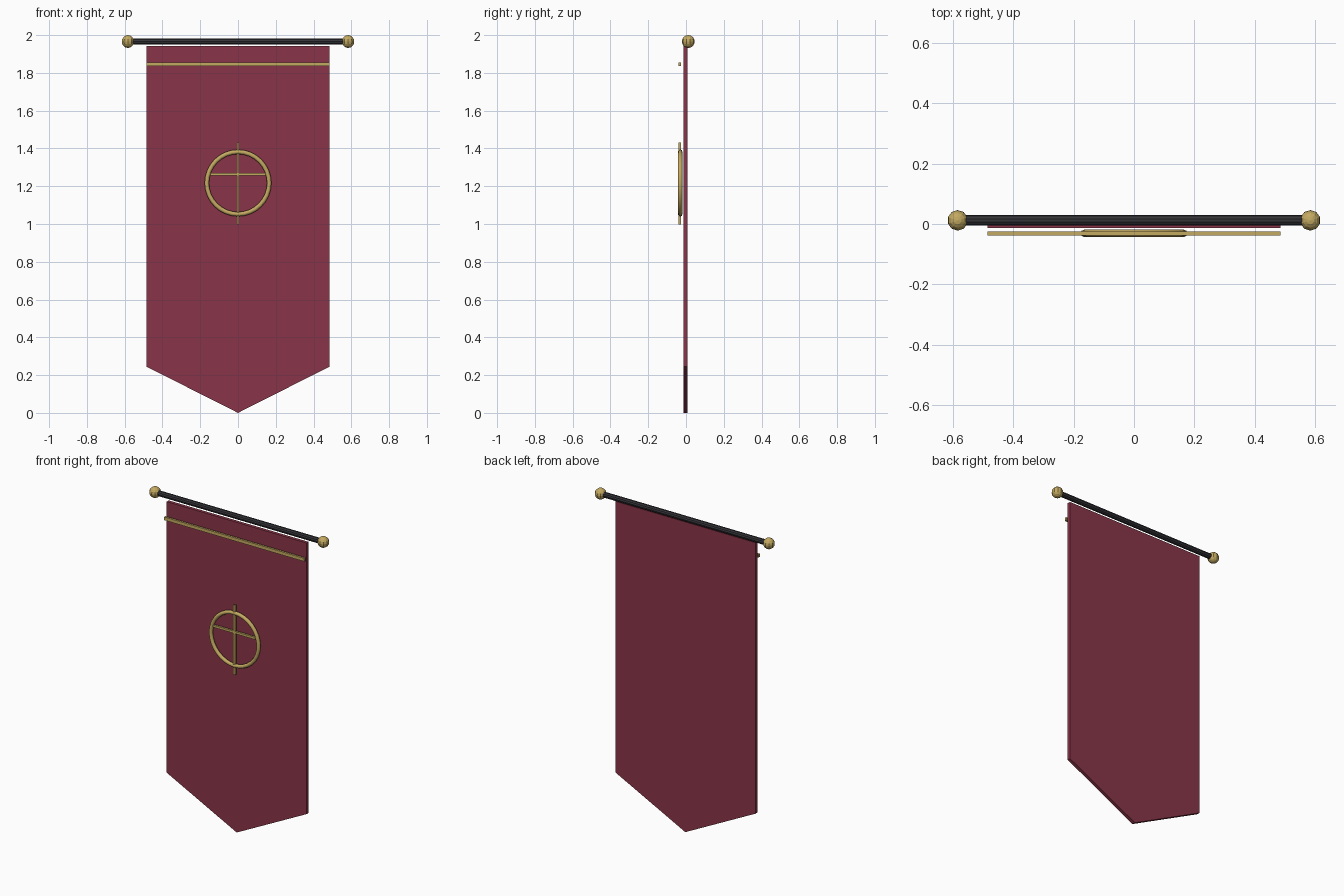
import bpy, bmesh, math

if "Cube" in bpy.data.objects:
    bpy.data.objects.remove(bpy.data.objects["Cube"])


def material(name, rgb):
    m = bpy.data.materials.new(name)
    m.diffuse_color = (*rgb, 1)
    m.use_nodes = True
    m.node_tree.nodes["Principled BSDF"].inputs["Base Color"].default_value = m.diffuse_color
    return m


RED = material("crimson_cloth", (0.25, 0.035, 0.065))
GOLD = material("gold", (0.55, 0.40, 0.12))
DARK = material("dark_metal", (0.035, 0.035, 0.042))


def finish(name, mat):
    ob = bpy.context.object
    ob.name = name
    ob.data.materials.append(mat)
    return ob


def box(name, size, loc, mat):
    bpy.ops.mesh.primitive_cube_add(size=1, location=loc)
    ob = finish(name, mat)
    ob.scale = size
    return ob


# Cloth: pointed outline extruded in y
outline = [(-0.485, 1.942), (-0.485, 0.245), (0, 0.0), (0.485, 0.245), (0.485, 1.942)]
bm = bmesh.new()
face = bm.faces.new([bm.verts.new((x, -0.013, z)) for x, z in outline])
ext = bmesh.ops.extrude_face_region(bm, geom=[face])
bmesh.ops.translate(bm, vec=(0, 0.02, 0),
                    verts=[g for g in ext["geom"] if isinstance(g, bmesh.types.BMVert)])
bmesh.ops.recalc_face_normals(bm, faces=bm.faces)
mesh = bpy.data.meshes.new("banner_cloth")
bm.to_mesh(mesh)
bm.free()
cloth = bpy.data.objects.new("banner_cloth", mesh)
bpy.context.collection.objects.link(cloth)
mesh.materials.append(RED)

# Rod and ball finials
ROD_Y, ROD_Z = 0.012, 1.966
bpy.ops.mesh.primitive_cylinder_add(vertices=10, radius=0.017, depth=1.16,
                                    location=(0, ROD_Y, ROD_Z), rotation=(0, math.pi / 2, 0))
finish("rod", DARK)
for side, sx in (("left", -1), ("right", 1)):
    bpy.ops.mesh.primitive_uv_sphere_add(segments=10, ring_count=8, radius=0.034,
                                         location=(sx * 0.583, ROD_Y, ROD_Z))
    finish(side + "_finial", GOLD)

# Gold trim strip and emblem
TRIM_Y = -0.032
box("trim_strip", (0.97, 0.013, 0.02), (0, TRIM_Y, 1.846), GOLD)
bpy.ops.mesh.primitive_torus_add(major_radius=0.165, minor_radius=0.012, major_segments=32,
                                 minor_segments=8, location=(0, TRIM_Y + 0.001, 1.217),
                                 rotation=(math.pi / 2, 0, 0))
finish("emblem_ring", GOLD)
bpy.ops.object.shade_smooth_by_angle(angle=math.radians(50))
box("emblem_upright", (0.013, 0.013, 0.435), (0, TRIM_Y, 1.215), GOLD)
box("emblem_crossbar", (0.29, 0.013, 0.014), (0, TRIM_Y, 1.263), GOLD)
